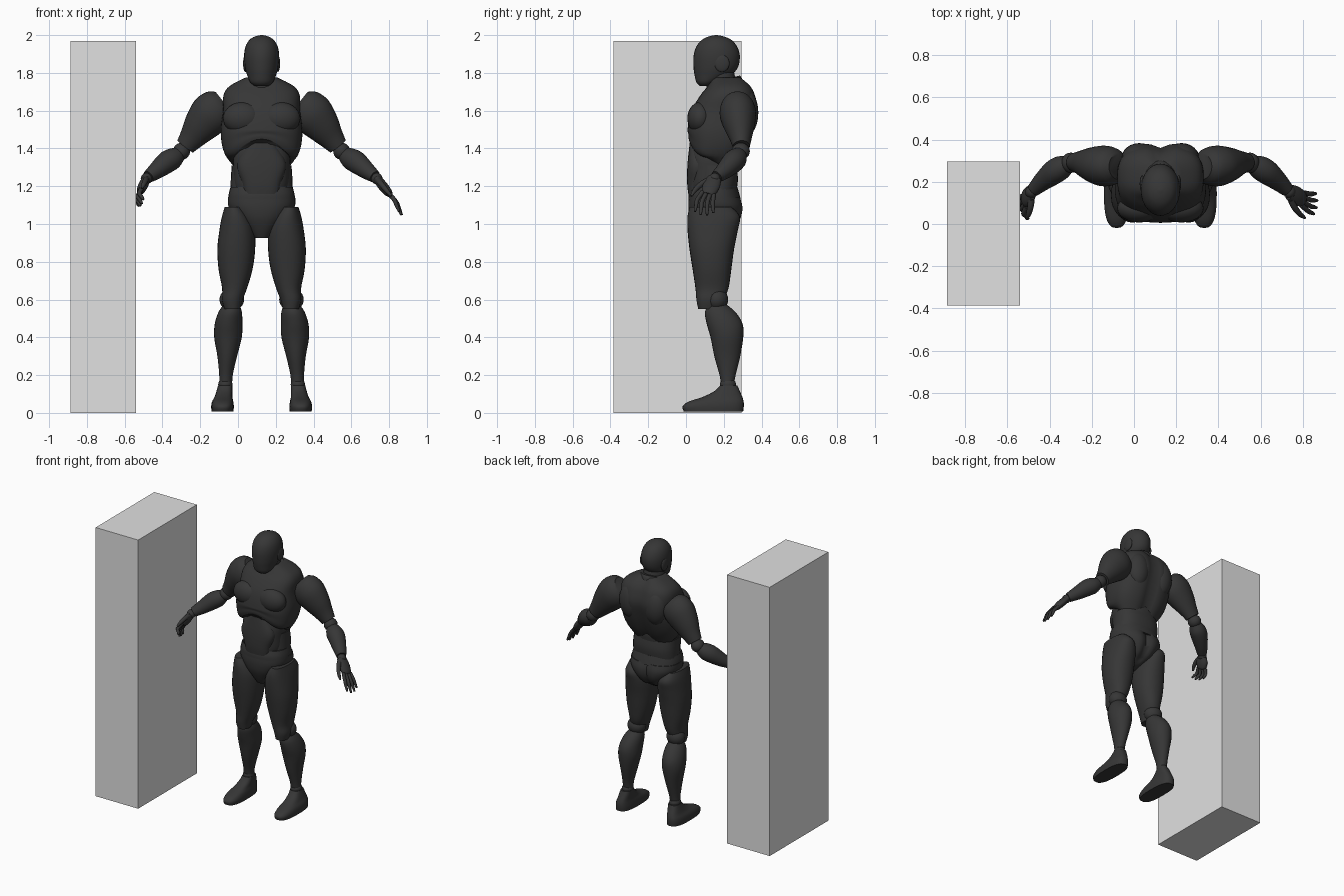
import bpy, bmesh, math
from mathutils import Vector

old = bpy.data.objects.get("Cube")
if old:
    bpy.data.objects.remove(old, do_unlink=True)

CENTRE = Vector((0.125, 0, 0))   # the figure stands beside the block
SIDES = ((1, "left"), (-1, "right"))


def material(name, value):
    mat = bpy.data.materials.new(name)
    mat.use_nodes = True
    colour = (value, value, value, 1)
    mat.diffuse_color = colour
    mat.node_tree.nodes["Principled BSDF"].inputs["Base Color"].default_value = colour
    return mat


charcoal = material("charcoal", 0.037)
light_grey = material("light grey", 0.75)


def finish(name, bm, mat=charcoal, smooth=True):
    bmesh.ops.recalc_face_normals(bm, faces=bm.faces[:])
    mesh = bpy.data.meshes.new(name)
    bm.to_mesh(mesh)
    bm.free()
    obj = bpy.data.objects.new(name, mesh)
    bpy.context.collection.objects.link(obj)
    mesh.materials.append(mat)
    if smooth:
        bpy.ops.object.select_all(action='DESELECT')
        obj.select_set(True)
        bpy.context.view_layer.objects.active = obj
        bpy.ops.object.shade_smooth_by_angle(angle=math.radians(45))
    return obj


def spline(a, b, c, d, t):
    return 0.5 * (2 * b + (c - a) * t + (2 * a - 5 * b + 4 * c - d) * t * t
                  + (3 * b - a - 3 * c + d) * t ** 3)


def loft(name, rings, power=1.0, sides=28, steps=4, shape=None):
    """Skin smooth rings, each given as (centre, half axis, half axis)."""
    dense = []
    for i in range(len(rings) - 1):
        four = [rings[min(max(i + k, 0), len(rings) - 1)] for k in (-1, 0, 1, 2)]
        for s in range(steps):
            dense.append([spline(*[r[j] for r in four], s / steps) for j in range(3)])
    dense.append(rings[-1])
    bm = bmesh.new()
    loops = []
    for c, u, v in dense:
        loop = []
        for k in range(sides):
            a = math.tau * k / sides
            ca, sa = math.cos(a), math.sin(a)
            p = (c + u * math.copysign(abs(ca) ** power, ca)
                 + v * math.copysign(abs(sa) ** power, sa))
            loop.append(bm.verts.new((shape(p) if shape else p) + CENTRE))
        loops.append(loop)
    for lo, hi in zip(loops, loops[1:]):
        for k in range(sides):
            n = (k + 1) % sides
            bm.faces.new((lo[k], lo[n], hi[n], hi[k]))
    bm.faces.new(loops[0])
    bm.faces.new(loops[-1])
    return finish(name, bm)


def body(name, rows, side=1, **options):
    """Rows are (height, x, half width, front y, back y)."""
    loft(name, [(Vector((side * x, (f + b) / 2, z)), Vector((w, 0, 0)),
                 Vector((0, (b - f) / 2, 0))) for z, x, w, f, b in rows], **options)


def tube(name, points, side=1, flat=1.0, **options):
    """Points are (x, y, z, radius) along a limb."""
    path = [Vector((side * x, y, z)) for x, y, z, r in points]
    rings = []
    for i, p in enumerate(path):
        d = (path[min(i + 1, len(path) - 1)] - path[max(i - 1, 0)]).normalized()
        u = d.cross(Vector((0, 1, 0))).normalized()
        rings.append((p, u * points[i][3], u.cross(d) * points[i][3] * flat))
    loft(name, rings, **options)


def ball(name, at, size, side=1):
    bm = bmesh.new()
    bmesh.ops.create_uvsphere(bm, u_segments=24, v_segments=14, radius=1)
    for v in bm.verts:
        v.co = Vector([v.co[i] * size[i] for i in range(3)]) + CENTRE
        v.co += Vector((side * at[0], at[1], at[2]))
    finish(name, bm)


def chest_shape(p):
    # arch the front of the rib cage and sink the spine
    q = p.copy()
    drop = min(max((1.5 - p.z) / 0.2, 0), 1)
    front = min(max((0.2 - p.y) / 0.08, 0), 1)
    q.z += 0.15 * drop * front * max(0, 1 - (p.x / 0.19) ** 2)
    if p.y > 0.25:
        q.y -= 0.025 * math.exp(-(p.x / 0.04) ** 2)
    return q


def pelvis_shape(p):
    # part the buttocks
    q = p.copy()
    if p.y > 0.2:
        q.y -= 0.025 * math.exp(-(p.x / 0.03) ** 2)
    return q


# Block beside the figure
bm = bmesh.new()
bmesh.ops.create_cube(bm, size=1)
for v in bm.verts:
    v.co = Vector((v.co.x * 0.345 - 0.713, v.co.y * 0.68 - 0.045, (v.co.z + 0.5) * 1.97))
finish("block", bm, light_grey, smooth=False)

# Head and neck
body("head", [(1.73, 0, .035, .075, .13), (1.75, 0, .06, .055, .17), (1.79, 0, .077, .045, .24),
              (1.83, 0, .088, .04, .275), (1.89, 0, .093, .04, .285), (1.94, 0, .085, .055, .27),
              (1.975, 0, .064, .085, .24), (1.993, 0, .035, .12, .2), (2.0, 0, .006, .155, .165)])
tube("neck", [(0, .2, 1.66, .082), (0, .19, 1.72, .078), (0, .18, 1.8, .07)], flat=1.05)
tube("collar", [(0, .215, 1.71, .085), (0, .205, 1.745, .086), (0, .2, 1.765, .08)], flat=1.1)
for s, label in SIDES:
    ball(label + "_ear_disc", (.086, .19, 1.85), (.012, .04, .045), s)

# Torso
body("chest", [(1.3, 0, .155, .015, .26), (1.36, 0, .19, .012, .3), (1.42, 0, .21, .012, .33),
               (1.5, 0, .216, .008, .36), (1.6, 0, .204, .03, .385), (1.68, 0, .202, .075, .37),
               (1.73, 0, .17, .115, .345), (1.775, 0, .085, .14, .3)],
     power=.75, sides=48, shape=chest_shape)
for s, label in SIDES:
    ball(label + "_pectoral", (.1, .075, 1.56), (.105, .068, .085), s)
    ball(label + "_shoulder_blade", (.1, .31, 1.59), (.085, .073, .13), s)
body("abdomen", [(1.14, 0, .12, .03, .24), (1.2, 0, .145, .02, .26), (1.28, 0, .15, .018, .265),
                 (1.36, 0, .15, .018, .27), (1.43, 0, .12, .03, .24)], power=.8)
body("belly_panel", [(1.16, 0, .095, .012, .13), (1.22, 0, .105, .006, .13),
                     (1.32, 0, .13, .008, .13), (1.43, 0, .07, .02, .13)], power=.7)
body("waist", [(1.16, 0, .165, .05, .265), (1.24, 0, .163, .05, .275),
               (1.31, 0, .158, .05, .265)], power=.8)
body("pelvis", [(.925, 0, .035, .07, .15), (.97, 0, .08, .045, .25), (1.03, 0, .135, .02, .295),
                (1.09, 0, .175, .012, .305), (1.14, 0, .178, .015, .292)],
     power=.85, sides=40, shape=pelvis_shape)
body("belt", [(1.13, 0, .178, .012, .29), (1.16, 0, .174, .014, .282), (1.195, 0, .165, .025, .272)],
     power=.85)

for s, label in SIDES:
    # Leg
    body(label + "_thigh", [(.55, .155, .042, .065, .17), (.6, .155, .055, .055, .2),
                            (.66, .143, .066, .05, .225), (.76, .138, .09, .035, .24),
                            (.87, .134, .1, .018, .255), (.97, .13, .093, .008, .275),
                            (1.04, .137, .073, .008, .285), (1.09, .15, .045, .02, .24)],
         s, power=.9)
    ball(label + "_knee", (.158, .165, .6), (.065, .058, .06), s)
    body(label + "_shin", [(.16, .19, .034, .185, .255), (.21, .188, .037, .175, .265),
                           (.3, .182, .052, .15, .287), (.4, .178, .073, .13, .303),
                           (.47, .175, .073, .11, .3), (.53, .167, .063, .1, .265),
                           (.57, .16, .045, .115, .22)], s)
    ball(label + "_ankle", (.192, .222, .15), (.038, .043, .035), s)
    body(label + "_foot", [(.008, .207, .058, -.012, .303), (.035, .207, .06, -.018, .306),
                           (.06, .206, .056, .015, .305), (.085, .202, .047, .09, .298),
                           (.115, .197, .042, .15, .285), (.145, .193, .038, .18, .272)],
         s, power=.75)

    # Arm
    tube(label + "_upper_arm", [(.2, .272, 1.645, .07), (.225, .272, 1.625, .1),
                                (.27, .275, 1.58, .112), (.325, .283, 1.515, .093),
                                (.37, .29, 1.455, .068), (.405, .293, 1.41, .052)],
         s, flat=.86)
    ball(label + "_elbow", (.424, .29, 1.385), (.045, .048, .045), s)
    tube(label + "_forearm", [(.43, .288, 1.375, .035), (.465, .27, 1.35, .055),
                              (.505, .245, 1.325, .058), (.56, .2, 1.28, .045),
                              (.6, .162, 1.25, .033)], s)
    ball(label + "_wrist", (.61, .152, 1.24), (.03, .03, .03), s)


def hand(label, side, start, reach, curl):
    """Palm from the wrist along reach, with four fingers that bend by curl."""
    start, reach, curl = Vector(start), Vector(reach), Vector(curl)
    across = Vector((0, 1, 0))
    across = (across - reach * (across.dot(reach) / reach.length_squared)).normalized()
    knuckle = start + reach
    tube(label + "_palm", [(*start, .022), (*(start + reach * .45), .026),
                           (*(start + reach * .85), .022), (*knuckle, .015)],
         side, flat=1.75)
    for i, name in enumerate(("index", "middle", "ring", "little")):
        spread = across * (i - 1.5)
        size = (.92, 1.0, .95, .78)[i]
        root = knuckle + spread * .021 - reach * .08
        middle = root + (reach * .55 + spread * .008) * size
        tip = middle + (curl + spread * .006) * size
        tube(f"{label}_{name}_finger", [(*root, .012), (*middle, .0115),
                                        (*((middle + tip) / 2), .01), (*tip, .006)],
             side, sides=12)
    base = start + reach * .2 - across * .03
    tube(label + "_thumb", [(*base, .016), (*(base + reach * .3 - across * .025), .015),
                            (*(base + reach * .75 - across * .045), .012),
                            (*(base + reach * 1.1 - across * .05), .006)], side, sides=12)


# The two hands are posed differently
hand("left_hand", 1, (.61, .15, 1.24), (.07, -.035, -.085), (.03, -.005, -.07))
hand("right_hand", -1, (.612, .15, 1.235), (.032, -.045, -.065), (-.022, -.02, -.04))
